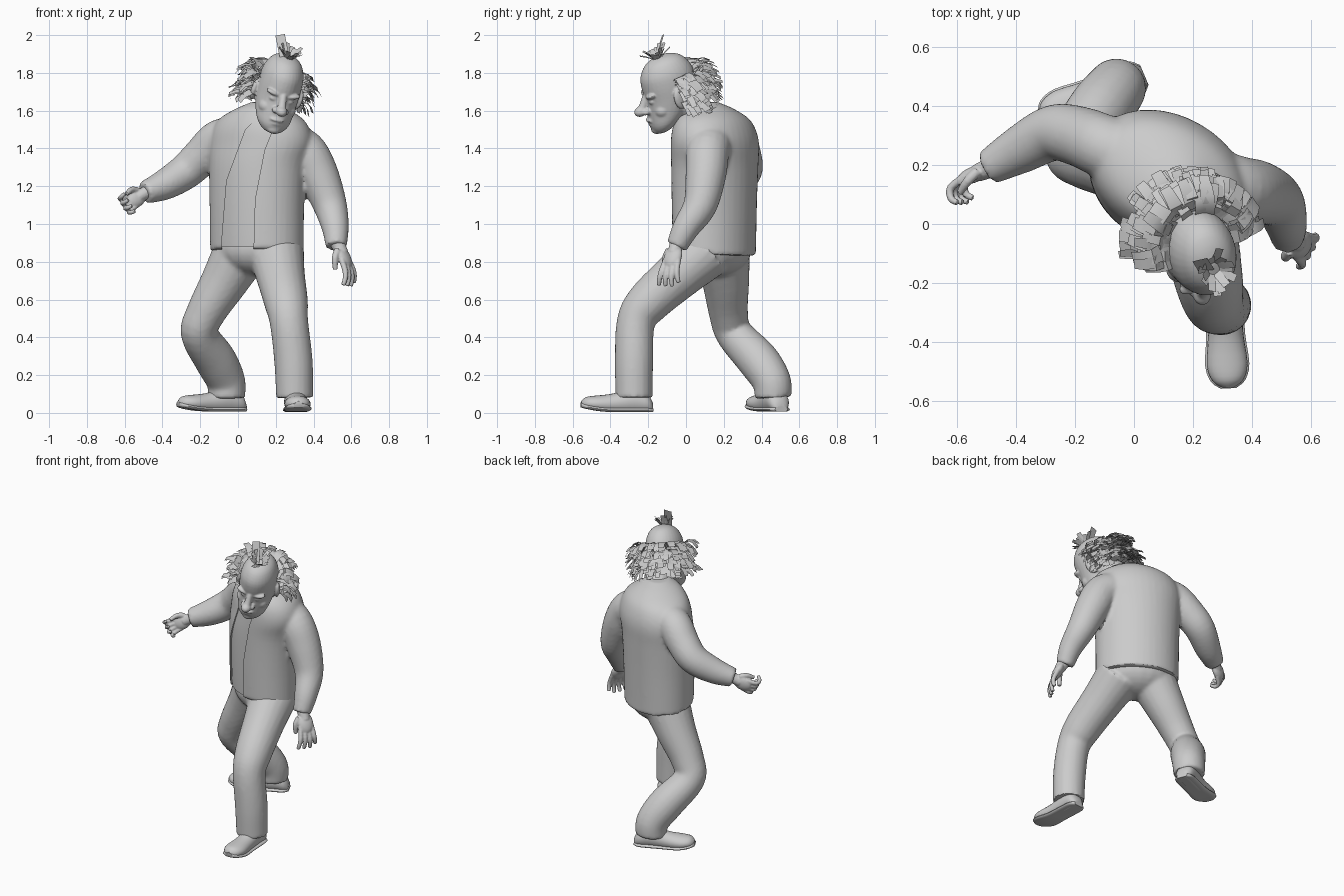
import bpy, bmesh, random
from math import sin, cos, pi, radians
from mathutils import Vector as V, Matrix, Quaternion

if "Cube" in bpy.data.objects:
    bpy.data.objects.remove(bpy.data.objects["Cube"])

random.seed(4)


def loft(bm, rings):
    rows = [[bm.verts.new(p) for p in r] for r in rings]
    n = len(rows[0])
    for a, b in zip(rows, rows[1:]):
        for i in range(n):
            bm.faces.new((a[i], a[(i + 1) % n], b[(i + 1) % n], b[i]))
    bm.faces.new(rows[0])
    bm.faces.new(rows[-1][::-1])


def spline(pts, steps=5):
    # Catmull-Rom through tuples of any size
    P = [V(p) for p in pts]
    P = [2 * P[0] - P[1]] + P + [2 * P[-1] - P[-2]]
    out = []
    for a, b, c, d in zip(P, P[1:], P[2:], P[3:]):
        for k in range(steps):
            t = k / steps
            out.append(0.5 * (2 * b + (c - a) * t + (2 * a - 5 * b + 4 * c - d) * t ** 2
                              + (3 * b - a - 3 * c + d) * t ** 3))
    return out + [P[-2]]


def tube(bm, pts, n=20, steps=5):
    # pts are (x, y, z, radius)
    S = spline(pts, steps)
    C = [s.to_3d() for s in S]
    rings, prev = [], None
    for i, c in enumerate(C):
        t = (C[min(i + 1, len(C) - 1)] - C[max(i - 1, 0)]).normalized()
        u = t.orthogonal().normalized() if prev is None else (prev - t * prev.dot(t)).normalized()
        prev, w = u, t.cross(u)
        rings.append([c + S[i][3] * (u * cos(2 * pi * k / n) + w * sin(2 * pi * k / n)) for k in range(n)])
    loft(bm, rings)


def ball(bm, c, s, rot=None):
    bmesh.ops.create_uvsphere(bm, u_segments=20, v_segments=14, radius=1,
                              matrix=Matrix.LocRotScale(V(c), rot or Quaternion(), V(s)))


def finish(name, bm, voxel=0, smooth=3, cutter=None):
    bmesh.ops.recalc_face_normals(bm, faces=bm.faces)
    me = bpy.data.meshes.new(name)
    bm.to_mesh(me)
    bm.free()
    ob = bpy.data.objects.new(name, me)
    bpy.context.collection.objects.link(ob)
    if voxel:
        m = ob.modifiers.new("Blend", 'REMESH')
        m.mode, m.voxel_size = 'VOXEL', voxel
        m = ob.modifiers.new("Soften", 'SMOOTH')
        m.iterations = smooth
    if cutter:
        m = ob.modifiers.new("Opening", 'BOOLEAN')
        m.operation, m.object, m.solver = 'DIFFERENCE', cutter, 'EXACT'
    bpy.ops.object.select_all(action='DESELECT')
    ob.select_set(True)
    bpy.context.view_layer.objects.active = ob
    for m in list(ob.modifiers):
        bpy.ops.object.modifier_apply(modifier=m.name)
    bpy.ops.object.shade_smooth_by_angle(angle=radians(40))
    return ob


# Torso cross-sections: z, centre x, centre y, half width, half depth
TORSO = [(.85, .10, .15, .26, .205), (1.1, .10, .15, .262, .212), (1.3, .105, .152, .272, .215),
         (1.42, .12, .153, .29, .212), (1.5, .122, .148, .275, .2), (1.56, .122, .14, .23, .175),
         (1.61, .125, .12, .14, .13), (1.645, .14, .10, .07, .07)]
YAW = radians(-30)


def torso(bm, k=1.0, low=0.0, high=9.0, tilt=0.0):
    rings = []
    for z, cx, cy, a, b in spline(TORSO, 4):
        if z > high:
            break
        ring = []
        for i in range(40):
            x, y = a * k * cos(i * pi / 20), b * k * sin(i * pi / 20)
            ring.append(V((cx + x * cos(YAW) - y * sin(YAW), cy + x * sin(YAW) + y * cos(YAW),
                           max(z, low) - tilt * y * (z < .9))))
        rings.append(ring)
    loft(bm, rings)


# Cutter for the open jacket front
bm = bmesh.new()
outline = [(-.085, .78), (-.085, .92), (-.06, 1.23), (.04, 1.5), (.1, 1.56), (.19, 1.56),
           (.18, 1.49), (.14, 1.39), (.09, 1.13), (.08, .78)]
loft(bm, [[V((x, y, z)) for x, z in outline] for y in (-.4, .08)])
cutter = finish("jacket_cutter", bm)
cutter.hide_render = True
cutter.hide_set(True)

# Jacket with sleeves
bm = bmesh.new()
torso(bm, tilt=.1)
tube(bm, [(.02, .205, 1.46, .115), (-.1, .262, 1.445, .108), (-.19, .298, 1.36, .102),
          (-.275, .308, 1.28, .095), (-.385, .252, 1.21, .082), (-.495, .19, 1.165, .06)])
tube(bm, [(.25, .14, 1.43, .12), (.355, .115, 1.38, .115), (.425, .105, 1.26, .108),
          (.487, .075, 1.1, .09), (.515, .0, .98, .072), (.52, -.05, .88, .056)])
finish("jacket", bm, .012, 4, cutter)

# Shirt under the opening
bm = bmesh.new()
torso(bm, .955, .88, 1.57)
finish("shirt", bm)

# Collar, open at the front
bm = bmesh.new()
arc = [radians(-55 + 290 * i / 10) + YAW for i in range(11)]
tube(bm, [(.155 + .115 * cos(a), .06 + .11 * sin(a), 1.575 + .045 * sin(a), .02) for a in arc], 10, 3)
finish("collar", bm)

# Trousers
bm = bmesh.new()
ball(bm, (.1, .15, .87), (.235, .185, .15), Quaternion((0, 0, 1), YAW))
tube(bm, [(.2, .11, .86, .15), (.225, -.04, .73, .13), (.255, -.2, .585, .116), (.27, -.265, .48, .102),
          (.293, -.275, .28, .102), (.30, -.275, .08, .098)])
tube(bm, [(.02, .19, .86, .15), (-.07, .21, .7, .126), (-.17, .225, .53, .104), (-.205, .255, .42, .098),
          (-.12, .38, .28, .11), (-.065, .452, .17, .103), (-.06, .462, .08, .098)])
finish("trousers", bm, .012, 4)


# Shoes: upper and sole lofted from heel to toe
FOOT = [(0, .03, .05), (.03, .056, .1), (.1, .06, .13), (.2, .06, .1), (.3, .069, .08),
        (.355, .052, .062), (.38, .02, .035)]


def shoe(side, heel, yaw):
    for part, grow in (("upper", 0), ("sole", .006)):
        bm = bmesh.new()
        rings = []
        for y, w, h in spline(FOOT, 3):
            h = .03 if grow else h
            lift = .025 * max(0, (y - .2) / .18) ** 2
            rings.append([V(((w + grow) * cos(a), -y * (1 + grow), lift + max(.004, h * .5 + h * .55 * sin(a))))
                          for a in [i * pi / 12 for i in range(24)]])
        loft(bm, rings)
        bm.transform(Matrix.Translation(heel) @ Matrix.Rotation(yaw, 4, 'Z'))
        finish(f"{side}_shoe_{part}", bm)


shoe("left", (.30, -.175, 0), radians(3))
shoe("right", (.035, .505, .004), radians(-67))


# Hands: palm, four curling fingers and a thumb
def hand(name, wrist, d, side, curl, flip, size):
    d, s = V(d).normalized(), V(side)
    s = (s - d * s.dot(d)).normalized()
    nrm = s.cross(d) * flip
    w = V((0, 0, 0))
    bm = bmesh.new()
    rot = Matrix((s, d, s.cross(d))).transposed().to_quaternion()
    ball(bm, w + d * .065, (.046, .062, .026), rot)
    tube(bm, [(*(w - d * .05), .036), (*w, .034), (*(w + d * .05), .03)], 14, 3)
    for k in range(4):
        p = w + d * .1 + s * (.033 - .022 * k)
        pts = [(*(p - d * .02), .014)]
        for j, L in enumerate((.045, .037, .03)):
            a = curl * (j + .4)
            p = p + (d * cos(a) + nrm * sin(a) + s * (.2 - .13 * k)).normalized() * L * (.85 if k == 3 else 1)
            pts.append((*p, .0135 - .0015 * j))
        tube(bm, pts, 10, 3)
    t = w + d * .03 + s * .03
    tube(bm, [(*t, .018), (*(t + s * .022 + d * .035 + nrm * .02), .016),
              (*(t + s * .018 + d * .08 + nrm * .045), .012)], 10, 3)
    bm.transform(Matrix.Translation(wrist) @ Matrix.Scale(size, 4))
    finish(name, bm, .005, 2)


hand("left_hand", (.53, -.05, .89), (.42, -.27, -.9), (-.55, -.9, .1), .3, -1, 1.12)
hand("right_hand", (-.49, .19, 1.165), (-.83, -.36, -.5), (-.4, 0, .9), .98, 1, 1.02)

# Head: skull, face features, ears, then neck
HM = (Matrix.Translation((.213, -.08, 1.712)) @ Matrix.Rotation(radians(15), 4, 'Z')
      @ Matrix.Rotation(radians(12), 4, 'Y') @ Matrix.Rotation(radians(20), 4, 'X'))
SKULL = [(-.203, -.11, .028, .028), (-.188, -.1, .06, .055), (-.15, -.077, .09, .088),
         (-.09, -.035, .106, .124), (-.02, -.008, .114, .14), (.05, 0, .115, .148), (.11, 0, .107, .138),
         (.16, .002, .082, .105), (.186, .003, .048, .06), (.196, .004, .01, .012)]
bm = bmesh.new()
loft(bm, [[V((a * cos(i * pi / 16), y + b * sin(i * pi / 16), z)) for i in range(32)]
          for z, y, a, b in spline(SKULL, 3)])
tube(bm, [(0, -.138, .015, .018), (0, -.163, -.025, .021), (0, -.182, -.05, .024)], 14)
ball(bm, (0, -.19, -.058), (.031, .036, .027))
ball(bm, (0, -.152, -.118), (.042, .024, .013))
ball(bm, (0, -.146, -.14), (.038, .024, .014))
ball(bm, (0, -.135, -.178), (.04, .03, .026))
for s in (-1, 1):
    ball(bm, (s * .026, -.165, -.064), (.02, .024, .017))
    ball(bm, (s * .05, -.124, .016), (.045, .026, .014), Quaternion((0, 1, 0), -s * .2))
    ball(bm, (s * .045, -.124, -.014), (.023, .019, .014))
    ball(bm, (s * .06, -.085, -.075), (.042, .045, .04))
    ball(bm, (s * .122, .01, -.03), (.018, .036, .058), Quaternion((0, 0, 1), s * .4))
bm.transform(HM)
tube(bm, [(.13, .14, 1.5, .1), (.165, .07, 1.58, .09), (.205, -.01, 1.66, .088)])
finish("head", bm, .006, 3)


# Hair strips
def strip(bm, base, out, across, length, bend, taper=.1, n=4):
    p, rows = V(base), []
    out = V(out).normalized()
    for k in range(n):
        w = V(across) * (1 - taper * k)
        rows.append((bm.verts.new(p - w), bm.verts.new(p + w)))
        p = p + out * length / (n - 1)
        out = (out + V((0, 0, -bend))).normalized()
    for a, b in zip(rows, rows[1:]):
        bm.faces.new((a[0], a[1], b[1], b[0]))


# Layered side and back hair, drooping like shingles
bm = bmesh.new()
for i in range(260):
    f = radians(2 + 188 * ((i * .618) % 1))
    z = random.uniform(-.085, .075)
    r = random.uniform(0, .06)
    base = ((.1 + r) * cos(f), .02 + (.115 + r * .8) * sin(f), z)
    g = f + random.uniform(-.2, .2)
    w = random.uniform(.018, .03)
    strip(bm, base, (cos(g), sin(g), z * 3 + random.uniform(.1, .6)),
          (-sin(g) * w, cos(g) * w, random.uniform(-.006, .006)), random.uniform(.09, .125), random.uniform(.45, 1.1))
bm.transform(HM)
finish("side_hair", bm)

# Tuft on the crown
bm = bmesh.new()
for i in range(16):
    g = i * 2.4
    strip(bm, (.012 * cos(g), -.02 + .012 * sin(g), .18), (cos(g), sin(g), random.uniform(.8, 1.8)),
          (-sin(g) * .014, cos(g) * .014, 0), random.uniform(.06, .09), .12, 0)
bm.transform(HM)
strip(bm, (.247, -.16, 1.88), (-.2, .32, 1), (.025, .006, .004), .13, 0, 0)
finish("crown_tuft", bm)
